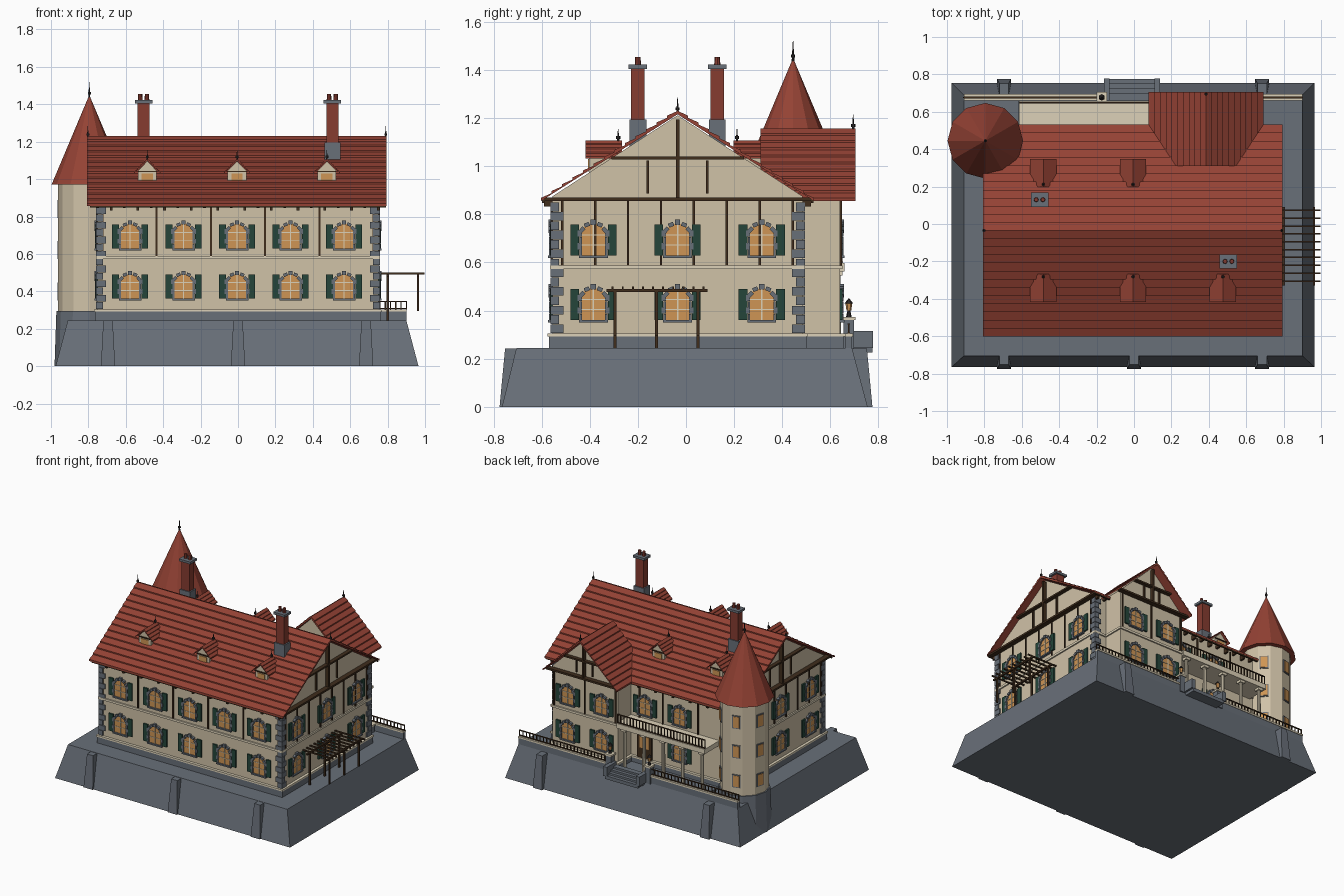
import bpy, bmesh
from math import radians, sin, cos
from mathutils import Matrix, Vector

if "Cube" in bpy.data.objects:
    bpy.data.objects.remove(bpy.data.objects["Cube"], do_unlink=True)

COLOURS = {
    "plaster cream": (0.63, 0.54, 0.39), "trim cream": (0.72, 0.64, 0.48),
    "roof red": (0.30, 0.055, 0.035), "brick red": (0.24, 0.045, 0.03),
    "stone grey": (0.14, 0.16, 0.19), "dark wood": (0.05, 0.026, 0.012),
    "shutter green": (0.018, 0.06, 0.042), "warm glass": (0.62, 0.30, 0.09),
    "dark iron": (0.025, 0.022, 0.022),
}
MATS = {}
for label, rgb in COLOURS.items():
    m = bpy.data.materials.new(label)
    m.use_nodes = True
    m.diffuse_color = (*rgb, 1)
    m.node_tree.nodes["Principled BSDF"].inputs["Base Color"].default_value = (*rgb, 1)
    MATS[label] = m

PARTS = {}
WORLD = Matrix.Identity(4)


def mesh(name, colour):
    return PARTS.setdefault(name, (bmesh.new(), colour))[0]


def frame(x, y, degrees, z=0):
    """Wall frame: x along the wall, d outward (front wall at 0 degrees)."""
    return Matrix.Translation((x, y, z)) @ Matrix.Rotation(radians(degrees), 4, "Z")


def prism(part, M, outline, d0, d1):
    bm = mesh(*part)
    rings = [[bm.verts.new(M @ Vector((x, -d, z))) for x, z in outline] for d in (d0, d1)]
    bm.faces.new(rings[0])
    bm.faces.new(rings[1][::-1])
    for i in range(len(outline)):
        bm.faces.new((rings[0][i - 1], rings[0][i], rings[1][i], rings[1][i - 1]))


def block(part, M, x0, x1, d0, d1, z0, z1):
    prism(part, M, [(x0, z0), (x1, z0), (x1, z1), (x0, z1)], d0, d1)


def box(part, x0, x1, y0, y1, z0, z1):
    block(part, WORLD, x0, x1, -y0, -y1, z0, z1)


def taper(part, low, z0, high, z1):
    bm = mesh(*part)
    rings = [[bm.verts.new((x, y, z)) for x, y in ((a, c), (b, c), (b, d), (a, d))]
             for (a, b, c, d), z in ((low, z0), (high, z1))]
    bm.faces.new(rings[0])
    bm.faces.new(rings[1])
    for i in range(4):
        bm.faces.new((rings[0][i - 1], rings[0][i], rings[1][i], rings[1][i - 1]))


def cone(part, x, y, z0, z1, r0, r1, sides=12):
    bmesh.ops.create_cone(mesh(*part), cap_ends=True, segments=sides, radius1=r0, radius2=r1,
                          depth=z1 - z0, matrix=Matrix.Translation((x, y, (z0 + z1) / 2)))


def tiled_roof(part, M, half, eave, ridge, d0, d1, courses, lip=0.009, thick=0.014):
    """Gable roof with stepped tile courses."""
    side = []
    for i in range(courses):
        a, b = i / courses, (i + 1) / courses
        rise = ridge - eave
        side += [(half * (1 - a), eave + rise * a + lip), (half * (1 - b), eave + rise * b)]
    left = [(-x, z) for x, z in side]
    under = [(half, eave - 0.004), (0, ridge - thick), (-half, eave - 0.004)]
    prism(part, M, left + side[-2::-1] + under, d0, d1)


def gable_wall(part, M, half, z0, eave, ridge, d0, d1):
    prism(part, M, [(-half, z0), (half, z0), (half, eave), (0, ridge), (-half, eave)], d0, d1)


def finial(x, y, z, height=0.06):
    cone(("finials", "dark iron"), x, y, z - 0.01, z + height, 0.006, 0.001, 6)
    cone(("finials", "dark iron"), x, y, z + 0.008, z + 0.02, 0.009, 0.009, 6)


GLASS, MUNTIN = ("window_panes", "warm glass"), ("window_bars", "trim cream")
STONE, SHUTTER = ("window_surrounds", "stone grey"), ("shutters", "shutter green")
BEAM = ("timber_framing", "dark wood")
ARCH = [(0.05, 0.035), (0.036, 0.055), (0.014, 0.064)]


def window(M, x, z):
    W = M @ Matrix.Translation((x, 0, z))
    prism(GLASS, W, [(-0.05, -0.066), (0.05, -0.066)] + ARCH + [(-a, b) for a, b in ARCH[::-1]], 0, 0.006)
    block(MUNTIN, W, -0.003, 0.003, 0, 0.01, -0.066, 0.064)
    for h in (-0.022, 0.02):
        block(MUNTIN, W, -0.05, 0.05, 0, 0.009, h - 0.002, h + 0.002)
    block(STONE, W, -0.06, 0.06, 0, 0.018, -0.076, -0.066)
    for s in (-1, 1):
        for i in range(4):
            z0 = -0.066 + i * 0.026
            block(STONE, W, s * 0.048, s * (0.066 if i % 2 else 0.058), 0, 0.014, z0, z0 + 0.025)
        block(SHUTTER, W, s * 0.06, s * 0.096, 0, 0.011, -0.066, 0.062)
    for k in range(-2, 3):
        V = W @ Matrix.Translation((0.053 * sin(k * 0.53), 0, 0.014 + 0.055 * cos(k * 0.53)))
        V = V @ Matrix.Rotation(k * 0.4, 4, "Y")
        block(STONE, V, -0.011, 0.011, 0, 0.016, -0.008, 0.014 if k == 0 else 0.009)


# Sloped stone terrace with buttresses
BASE = ("terrace_base", "stone grey")
taper(BASE, (-0.975, 0.965, -0.765, 0.755), 0, (-0.91, 0.90, -0.705, 0.69), 0.245)
for x in (-0.695, 0, 0.685):
    for s in (-1, 1):
        if x or s < 0:
            taper(("buttresses", "stone grey"), (x - 0.038, x + 0.038, s * 0.6, s * 0.775), 0,
                  (x - 0.025, x + 0.025, s * 0.6, s * 0.752), 0.243)

# Main house, rear wing and their string courses
WALL, TRIM, PLINTH = ("house_walls", "plaster cream"), ("string_courses", "trim cream"), ("plinth", "stone grey")
MID = -0.035
SIDE = frame(0, MID, 90)
WING = frame(0.385, 0, 180)
gable_wall(WALL, SIDE, 0.52, 0.245, 0.875, 1.212, -0.75, 0.75)
gable_wall(("wing_walls", "plaster cream"), WING, 0.27, 0.245, 0.878, 1.142, 0.32, 0.64)
for part, grow, z0, z1 in ((PLINTH, 0.015, 0.24, 0.292), (TRIM, 0.02, 0.292, 0.304), (TRIM, 0.01, 0.572, 0.588)):
    box(part, -0.75 - grow, 0.75 + grow, -0.555 - grow, 0.485 + grow, z0, z1)
    box(part, 0.115 - grow, 0.655 + grow, 0.4, 0.64 + grow, z0, z1)

tiled_roof(("main_roof", "roof red"), SIDE, 0.567, 0.86, 1.23, -0.808, 0.795, 13)
tiled_roof(("wing_roof", "roof red"), WING, 0.307, 0.86, 1.158, 0.31, 0.705, 10)
for x in (-0.803, 0.79):
    finial(x, MID, 1.225)
finial(0.385, 0.695, 1.155)

# Corner quoins
for x, sx in ((-0.75, -1), (0.75, 1)):
    for y, sy in ((-0.555, -1), (0.485, 1)):
        for i in range(14):
            a, b = (0.045, 0.028) if i % 2 else (0.028, 0.045)
            z = 0.306 + i * 0.039
            box(("quoins", "stone grey"), x - sx * a, x + sx * 0.009, y - sy * b, y + sy * 0.009, z, z + 0.036)

# Windows on every facade
FRONT, BACK = frame(0, -0.555, 0), frame(0, 0.485, 180)
RIGHT, LEFT = frame(0.75, MID, 90), frame(-0.75, MID, -90)
WINGBACK = frame(0.385, 0.64, 180)
COLS = [-0.577 + 0.286 * i for i in range(5)]
for z in (0.427, 0.695):
    for x in COLS:
        window(FRONT, x, z)
    for x in (-0.35, 0, 0.35):
        window(RIGHT, x, z)
    for x in (0, 0.35):
        window(LEFT, x, z)
    for x in (-0.14, 0.14):
        window(WINGBACK, x, z)
    for x in COLS[1:2]:
        window(BACK, -x, z)
window(BACK, 0.005, 0.695)
block(("back_door", "dark wood"), BACK, -0.055, 0.065, 0, 0.012, 0.3, 0.49)
block(GLASS, BACK, -0.035, 0.045, 0, 0.016, 0.38, 0.47)

# Upper floor posts, eaves beams and rafter tails
for M, posts in ((FRONT, [-0.725 + 0.29 * i for i in range(6)]), (RIGHT, [-0.48 + 0.137 * i for i in range(8)]),
                 (LEFT, [-0.48 + 0.137 * i for i in range(8)]), (BACK, [-0.04, 0.15, 0.44]),
                 (WINGBACK, (-0.255, 0, 0.255))):
    for x in posts:
        block(BEAM, M, x - 0.005, x + 0.005, 0, 0.008, 0.588, 0.86)
for i in range(22):
    x = -0.75 + i * 0.0714
    for M, t in ((FRONT, x), (BACK, -x)):
        block(("rafter_tails", "dark wood"), M, t - 0.007, t + 0.007, 0, 0.035, 0.832 if i % 2 else 0.845, 0.868)
for M in (FRONT, BACK):
    block(BEAM, M, -0.79, 0.79, 0.034, 0.044, 0.848, 0.864)


def gable_truss(M, half, eave, ridge, collar):
    reach = half * (ridge - collar) / (ridge - eave) - 0.01
    block(BEAM, M, -half, half, 0, 0.036, eave - 0.006, eave + 0.008)
    block(BEAM, M, -reach, reach, 0, 0.028, collar - 0.006, collar + 0.006)
    block(BEAM, M, -0.007, 0.007, 0, 0.028, eave, ridge - 0.02)
    for s in (-1, 1):
        x = s * half * 0.22
        block(BEAM, M, x - 0.005, x + 0.005, 0, 0.012, eave + 0.025, collar - 0.01)


for M in (RIGHT, LEFT):
    gable_truss(M, 0.56, 0.862, 1.215, 1.035)
gable_truss(WINGBACK, 0.30, 0.862, 1.145, 0.99)

# Dormers
for x, turn in ((-0.485, 0), (-0.005, 0), (0.475, 0), (-0.485, 180), (-0.005, 180)):
    M = frame(x, MID, turn)
    gable_wall(("dormer_walls", "plaster cream"), M, 0.05, 0.93, 1.045, 1.096, 0.24, 0.368)
    tiled_roof(("dormer_roofs", "roof red"), M, 0.07, 1.036, 1.108, 0.232, 0.383, 4, 0.005, 0.01)
    block(("dormer_panes", "warm glass"), M, -0.03, 0.03, 0.36, 0.373, 0.992, 1.03)
    block(("dormer_sills", "trim cream"), M, -0.055, 0.055, 0.36, 0.38, 0.978, 0.988)
    block(BEAM, M, -0.05, 0.05, 0.365, 0.376, 1.038, 1.044)
    tip = M @ Vector((0, -0.247, 0))
    finial(tip.x, tip.y, 1.105, 0.05)

# Chimneys
for x, y in ((-0.505, 0.13), (0.505, -0.2)):
    for name, colour, a, b, z0, z1 in (("base", "stone grey", 0.043, 0.035, 1.04, 1.195),
                                       ("stack", "brick red", 0.033, 0.028, 1.195, 1.405),
                                       ("cap", "stone grey", 0.047, 0.038, 1.405, 1.422)):
        box(("chimney_" + name, colour), x - a, x + a, y - b, y + b, z0, z1)
    for s in (-1, 1):
        cone(("chimney_pots", "brick red"), x + s * 0.018, y, 1.42, 1.455, 0.013, 0.011, 8)

# Round corner tower
TX, TY = -0.795, 0.445
cone(("tower_foot", "stone grey"), TX, TY, 0, 0.295, 0.186, 0.176)
cone(("tower_wall", "plaster cream"), TX, TY, 0.29, 0.98, 0.167, 0.167)
cone(("tower_roof", "roof red"), TX, TY, 0.97, 1.45, 0.202, 0)
finial(TX, TY, 1.445, 0.075)
for az in (45, 105, 165):
    M = frame(TX + 0.161 * cos(radians(az)), TY + 0.161 * sin(radians(az)), az + 90)
    for z in (0.4, 0.62, 0.84):
        block(("tower_surrounds", "stone grey"), M, -0.03, 0.03, 0, 0.006, z - 0.048, z + 0.048)
        block(("tower_panes", "warm glass"), M, -0.023, 0.023, 0, 0.009, z - 0.041, z + 0.041)


def railing(name, x0, x1, y, z0, z1, gap):
    part = (name, "dark wood")
    for z in (z0 + 0.006, z1):
        box(part, x0, x1, y - 0.005, y + 0.005, z - 0.005, z)
    count = round((x1 - x0) / gap)
    for i in range(count + 1):
        x = x0 + (x1 - x0) * i / count
        box(part, x - 0.003, x + 0.003, y - 0.003, y + 0.003, z0, z1)


# Rear porch with balcony
box(("balcony_slab", "trim cream"), -0.615, 0.115, 0.48, 0.658, 0.562, 0.598)
railing("balcony_railing", -0.61, 0.11, 0.648, 0.598, 0.665, 0.026)
for i in range(5):
    x = -0.575 + i * 0.16
    cone(("porch_columns", "trim cream"), x, 0.63, 0.25, 0.565, 0.014, 0.012, 10)
    for z in (0.245, 0.545):
        box(("column_blocks", "trim cream"), x - 0.02, x + 0.02, 0.61, 0.65, z, z + 0.02)
box(("porch_floor", "stone grey"), -0.62, 0.115, 0.48, 0.655, 0.24, 0.258)

# Terrace parapet, gate piers with lanterns, and steps
for x0, x1 in ((-0.91, -0.16), (0.14, 0.90)):
    box(("parapet", "stone grey"), x0, x1, 0.664, 0.69, 0.24, 0.292)
    box(("parapet_cap", "trim cream"), x0, x1, 0.66, 0.694, 0.292, 0.304)
    railing("terrace_railing", x0, x1, 0.677, 0.304, 0.347, 0.028)
for x in (-0.172, 0.152):
    box(("gate_piers", "stone grey"), x - 0.022, x + 0.022, 0.655, 0.699, 0.24, 0.36)
    box(("pier_caps", "trim cream"), x - 0.028, x + 0.028, 0.649, 0.705, 0.36, 0.373)
    cone(("lantern_stems", "dark iron"), x, 0.677, 0.373, 0.40, 0.012, 0.006, 6)
    cone(("lanterns", "warm glass"), x, 0.677, 0.40, 0.43, 0.01, 0.014, 6)
    cone(("lantern_tops", "dark iron"), x, 0.677, 0.43, 0.45, 0.018, 0.002, 6)
for x in (-0.145, 0.125):
    box(("stair_cheeks", "stone grey"), x - 0.015, x + 0.015, 0.66, 0.777, 0.245, 0.315)
for i in range(4):
    box(("steps", "stone grey"), -0.145, 0.125, 0.66, 0.775 - i * 0.025, 0.225 + i * 0.014, 0.25 + i * 0.014)

# Pergola
PERGOLA = ("pergola", "dark wood")
for x in (0.8, 0.962):
    box(PERGOLA, x - 0.006, x + 0.006, -0.33, 0.09, 0.478, 0.49)
    for y in (-0.295, -0.122, 0.05):
        box(PERGOLA, x - 0.006, x + 0.006, y - 0.006, y + 0.006, 0.245 if x < 0.9 else 0.295, 0.48)
for i in range(10):
    y = -0.305 + i * 0.042
    box(PERGOLA, 0.75, 0.998, y - 0.004, y + 0.004, 0.49, 0.5)

# Turn the collected parts into objects
for name, (bm, colour) in PARTS.items():
    bmesh.ops.recalc_face_normals(bm, faces=bm.faces)
    data = bpy.data.meshes.new(name)
    bm.to_mesh(data)
    bm.free()
    data.materials.append(MATS[colour])
    bpy.context.collection.objects.link(bpy.data.objects.new(name, data))
